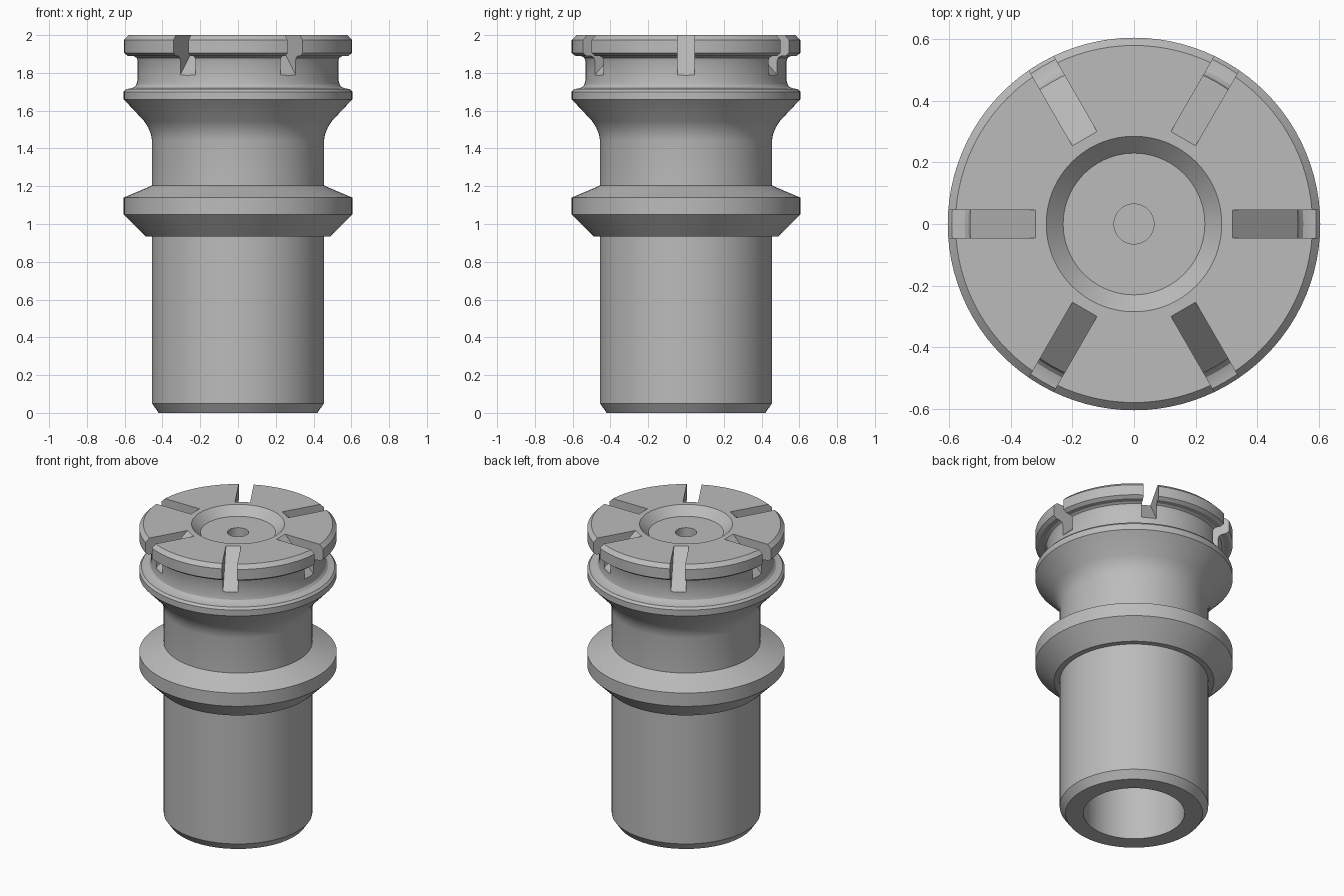
import bpy, bmesh
from math import pi, radians
from mathutils import Matrix

if "Cube" in bpy.data.objects:
    bpy.data.objects.remove(bpy.data.objects["Cube"], do_unlink=True)

steel = bpy.data.materials.new("grey steel")
steel.use_nodes = True
GREY = (0.5, 0.5, 0.5, 1)
steel.diffuse_color = GREY
steel.node_tree.nodes["Principled BSDF"].inputs["Base Color"].default_value = GREY


def add_object(name, bm):
    bmesh.ops.recalc_face_normals(bm, faces=bm.faces)
    mesh = bpy.data.meshes.new(name)
    bm.to_mesh(mesh)
    bm.free()
    mesh.materials.append(steel)
    obj = bpy.data.objects.new(name, mesh)
    bpy.context.collection.objects.link(obj)
    return obj


def lathe(name, profile, steps=96):
    bm = bmesh.new()
    verts = [bm.verts.new((r, 0, z)) for r, z in profile]
    edges = [bm.edges.new(pair) for pair in zip(verts, verts[1:])]
    bmesh.ops.spin(bm, geom=verts + edges, cent=(0, 0, 0), axis=(0, 0, 1),
                   angle=2 * pi, steps=steps, use_duplicate=False)
    bmesh.ops.remove_doubles(bm, verts=bm.verts, dist=0.0005)
    return add_object(name, bm)


# Turned body, from the blind bore outwards and up to the top recess
bore = [(0, 1.6), (0.31, 1.6), (0.31, 0)]
shank = [(0.42, 0), (0.455, 0.05), (0.455, 0.935)]
lower_collar = [(0.49, 0.935), (0.605, 1.05), (0.605, 1.14), (0.475, 1.195), (0.455, 1.205)]
waist = [(0.455, 1.44), (0.461, 1.475), (0.475, 1.51), (0.497, 1.545)]
upper_collar = [(0.605, 1.66), (0.605, 1.7), (0.592, 1.715), (0.57, 1.717)]
groove = [(0.55, 1.724), (0.538, 1.738), (0.533, 1.76), (0.533, 1.865), (0.539, 1.88), (0.552, 1.888)]
flange = [(0.585, 1.89), (0.605, 1.905), (0.605, 1.975), (0.58, 2)]
recess = [(0.285, 2), (0.23, 1.945), (0.065, 1.945), (0.065, 1.8), (0, 1.8)]
body = lathe("tool_holder_body", bore + shank + lower_collar + waist
             + upper_collar + groove + flange + recess)

# Six radial slots with sloping floors
slot_section = [(0.27, 2.05), (0.6, 1.72), (0.7, 1.8), (0.7, 2.05)]
bm = bmesh.new()
for i in range(6):
    face = bm.faces.new([bm.verts.new((x, -0.046, z)) for x, z in slot_section])
    ext = bmesh.ops.extrude_face_region(bm, geom=[face])["geom"]
    far = [v for v in ext if isinstance(v, bmesh.types.BMVert)]
    bmesh.ops.translate(bm, verts=far, vec=(0, 0.092, 0))
    bmesh.ops.rotate(bm, verts=list(face.verts) + far, cent=(0, 0, 0),
                     matrix=Matrix.Rotation(i * pi / 3, 3, "Z"))
cutter = add_object("slot_cutter", bm)
cutter.hide_render = True
cutter.hide_set(True)

cut = body.modifiers.new("slots", "BOOLEAN")
cut.operation = "DIFFERENCE"
cut.solver = "EXACT"
cut.object = cutter

# Bake the slots, then smooth the turned surfaces and keep the edges crisp
bpy.context.view_layer.update()
graph = bpy.context.evaluated_depsgraph_get()
baked = bpy.data.meshes.new_from_object(body.evaluated_get(graph))
body.modifiers.clear()
body.data = baked
bpy.data.objects.remove(cutter, do_unlink=True)
bpy.ops.object.select_all(action="DESELECT")
body.select_set(True)
bpy.context.view_layer.objects.active = body
bpy.ops.object.shade_smooth_by_angle(angle=radians(25))
